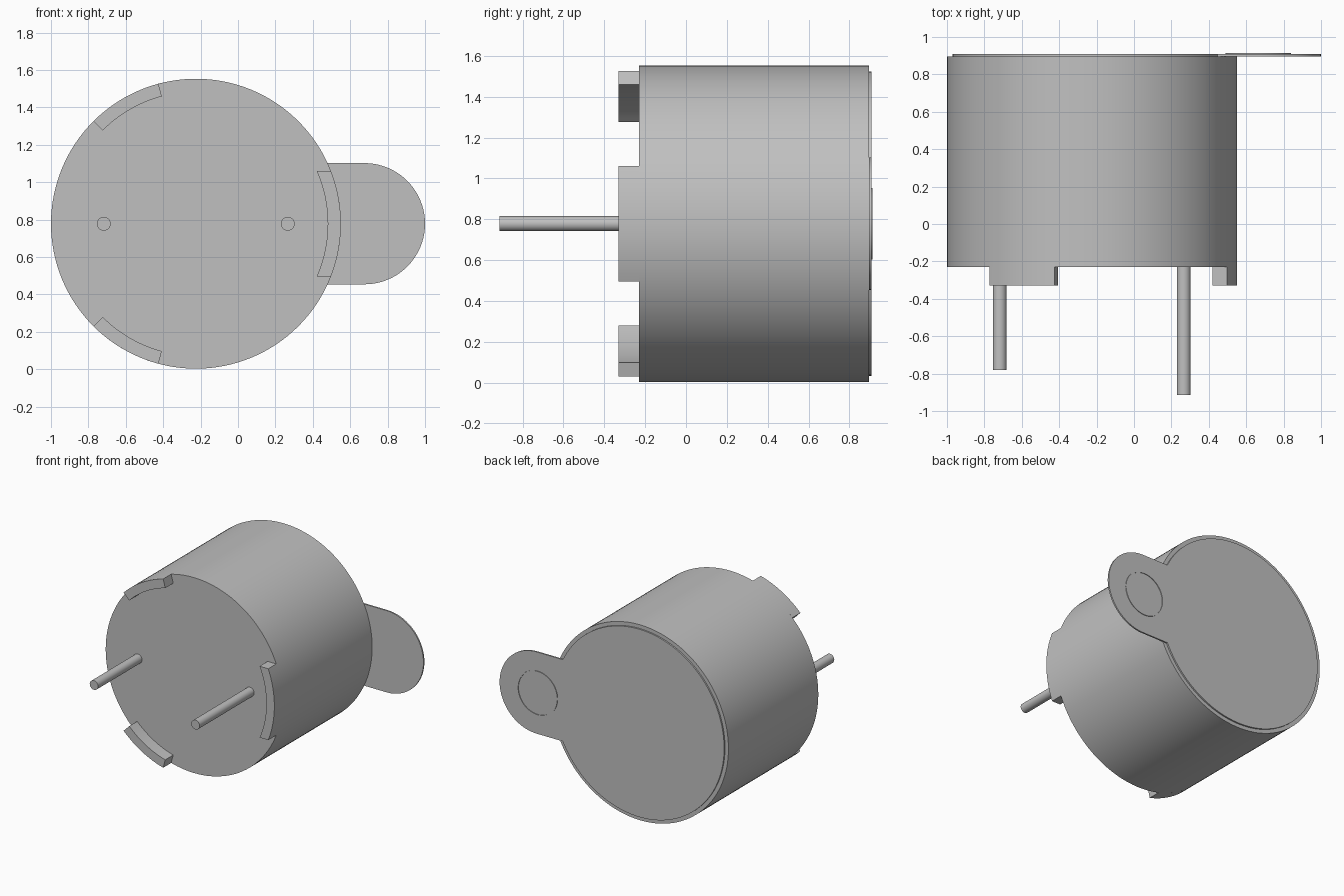
import bpy, bmesh
from math import sin, cos, asin, pi, radians
from mathutils import Vector

cube = bpy.data.objects.get("Cube")
if cube:
    bpy.data.objects.remove(cube, do_unlink=True)

CX, CZ, R = -0.225, 0.778, 0.775
FRONT, BACK = -0.23, 0.896

grey = bpy.data.materials.new("light grey")
grey.use_nodes = True
colour = (0.53, 0.53, 0.53, 1)
grey.diffuse_color = colour
grey.node_tree.nodes["Principled BSDF"].inputs["Base Color"].default_value = colour


def arc(r, a0, a1, n, cx=CX):
    """Points on an arc in the x-z plane, both ends included."""
    angles = [a0 + (a1 - a0) * i / n for i in range(n + 1)]
    return [(cx + r * cos(a), CZ + r * sin(a)) for a in angles]


def circle(r, n, cx=CX):
    return arc(r, 0, 2 * pi, n, cx)[:-1]


def slab(name, polygons, y0, y1):
    """Extrude flat x-z polygons from y0 to y1."""
    bm = bmesh.new()
    for poly in polygons:
        bm.faces.new([bm.verts.new((x, y0, z)) for x, z in poly])
    bmesh.ops.remove_doubles(bm, verts=bm.verts[:], dist=1e-5)
    grown = bmesh.ops.extrude_face_region(bm, geom=bm.faces[:], use_keep_orig=True)
    moved = [v for v in grown["geom"] if isinstance(v, bmesh.types.BMVert)]
    bmesh.ops.translate(bm, verts=moved, vec=Vector((0, y1 - y0, 0)))
    bmesh.ops.recalc_face_normals(bm, faces=bm.faces[:])
    mesh = bpy.data.meshes.new(name)
    bm.to_mesh(mesh)
    bm.free()
    mesh.materials.append(grey)
    obj = bpy.data.objects.new(name, mesh)
    bpy.context.collection.objects.link(obj)
    bpy.ops.object.select_all(action='DESELECT')
    obj.select_set(True)
    bpy.context.view_layer.objects.active = obj
    bpy.ops.object.shade_smooth_by_angle(angle=radians(30))
    return obj


def band(outer, inner):
    """Quads between two rows of points."""
    return [(outer[i], outer[i + 1], inner[i + 1], inner[i])
            for i in range(len(outer) - 1)]


# Round housing
slab("housing", [circle(R, 128)], FRONT, BACK)

# Stand-off feet: one with parallel ends, two with radial ends
INNER = 0.705
a_out, a_in = asin(0.283 / R), asin(0.283 / INNER)
slab("left_foot", band(arc(R, -a_out, a_out, 16), arc(INNER, -a_in, a_in, 16)),
     FRONT - 0.1, FRONT)
for name, mid in (("upper_right_foot", 120), ("lower_right_foot", 240)):
    a0, a1 = radians(mid - 15), radians(mid + 15)
    slab(name, band(arc(R, a0, a1, 12), arc(INNER, a0, a1, 12)), FRONT - 0.1, FRONT)

# Two contact pins, one longer
slab("short_pin", [circle(0.037, 32, -0.718)], -0.78, FRONT)
slab("long_pin", [circle(0.037, 32, 0.266)], -0.913, FRONT)

# Cover sheet with a rounded pull tab
DISC, TAB = 0.745, 0.324
join = asin(TAB / DISC)
outline = arc(DISC, join, 2 * pi - join, 112) + arc(TAB, -pi / 2, pi / 2, 40, 0.676)
slab("cover_sheet", [outline], BACK, 0.908)

# Thin raised ring on the tab
TAB_X = 0.665
slab("tab_ring", band(arc(0.175, 0, 2 * pi, 64, TAB_X), arc(0.169, 0, 2 * pi, 64, TAB_X)),
     0.908, 0.913)
